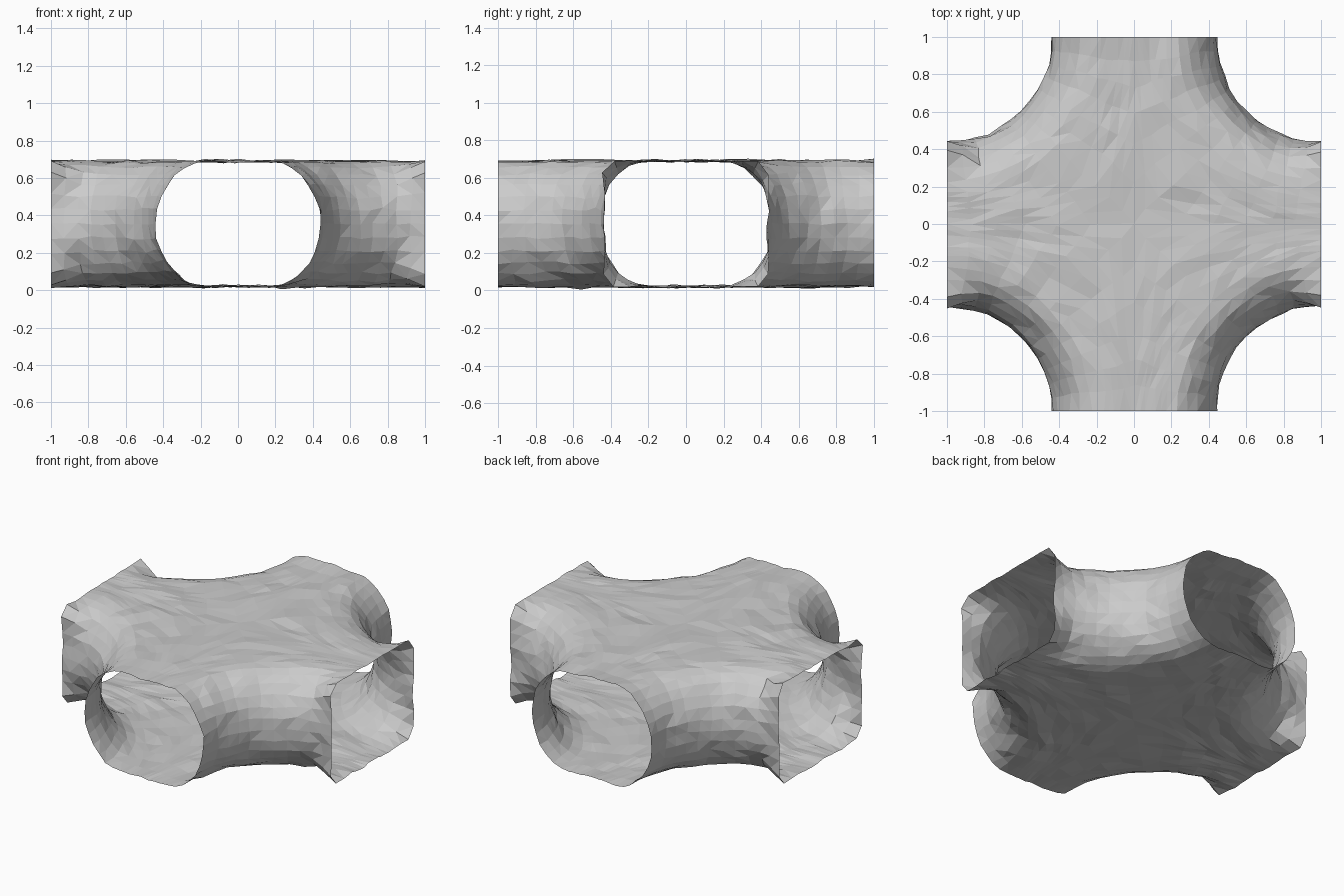
import bpy, bmesh, math
from mathutils import Vector, noise

if "Cube" in bpy.data.objects:
    bpy.data.objects.remove(bpy.data.objects["Cube"])

Z0, Z1 = 0.022, 0.692            # floor and ceiling levels
ZC, H = (Z0 + Z1) / 2, (Z1 - Z0) / 2
R_MID, BULGE = 0.56, 0.27        # corner arc radius, wall rounding depth
NT, NW, NF = 12, 14, 6           # steps: along the corner, up the wall, across the floor


def section(t):
    """(distance from corner, height) points from floor axis, up the wall, to ceiling axis."""
    reach = 1 / max(math.cos(t), math.sin(t))
    # the x mouths flare from a rounded to a rectangular section
    flare = max(0.0, (math.degrees(t) - 75) / 15)
    wall = []
    for i in range(NW + 1):
        a = -math.pi / 2 + math.pi * i / NW
        c, s = math.cos(a), math.sin(a)
        m = max(abs(c), abs(s))
        k = 1 + flare * (1 / m - 1)
        wall.append((R_MID + BULGE * (1 - c * k), ZC + H * s * k))
    edge = R_MID + BULGE
    flat = [reach + (edge - reach) * i / NF for i in range(NF)]
    return [(r, Z0) for r in flat] + wall + [(r, Z1) for r in reversed(flat)]


def roughen(p):
    """Rocky displacement; mouths stay in their end planes."""
    n = noise.noise_vector(p * 6.5) * 0.016 + noise.noise_vector(p * 15 + Vector((5, 3, 1))) * 0.009
    if abs(p.x) > 0.99 or abs(p.x) < 1e-5 and abs(p.y) < 1e-5:
        n.x = 0
    if abs(p.y) > 0.99:
        n.y = 0
    return p + n


# four mirrored quadrants of the tunnel crossing
bm = bmesh.new()
for sx in (1, -1):
    for sy in (1, -1):
        rows = []
        for j in range(NT + 1):
            t = math.pi / 2 * j / NT
            rows.append([bm.verts.new((sx * (1 - r * math.cos(t)), sy * (1 - r * math.sin(t)), z))
                         for r, z in section(t)])
        for a, b in zip(rows, rows[1:]):
            for i in range(len(a) - 1):
                quad = (a[i], b[i], b[i + 1], a[i + 1])
                bm.faces.new(quad if sx * sy > 0 else quad[::-1])
bmesh.ops.remove_doubles(bm, verts=bm.verts, dist=0.0005)
bmesh.ops.dissolve_degenerate(bm, edges=bm.edges, dist=0.0005)
for v in bm.verts:
    v.co = roughen(v.co.copy())
bmesh.ops.recalc_face_normals(bm, faces=bm.faces)
top = max(bm.faces, key=lambda f: f.calc_center_median().z)
if top.normal.z < 0:
    bmesh.ops.reverse_faces(bm, faces=bm.faces)
bmesh.ops.triangulate(bm, faces=bm.faces)

# stand on the ground
low = min(v.co.z for v in bm.verts)
bmesh.ops.translate(bm, verts=bm.verts, vec=(0, 0, 0.005 - low))

mesh = bpy.data.meshes.new("cave_crossing")
bm.to_mesh(mesh)
bm.free()
obj = bpy.data.objects.new("cave_crossing", mesh)
bpy.context.collection.objects.link(obj)
